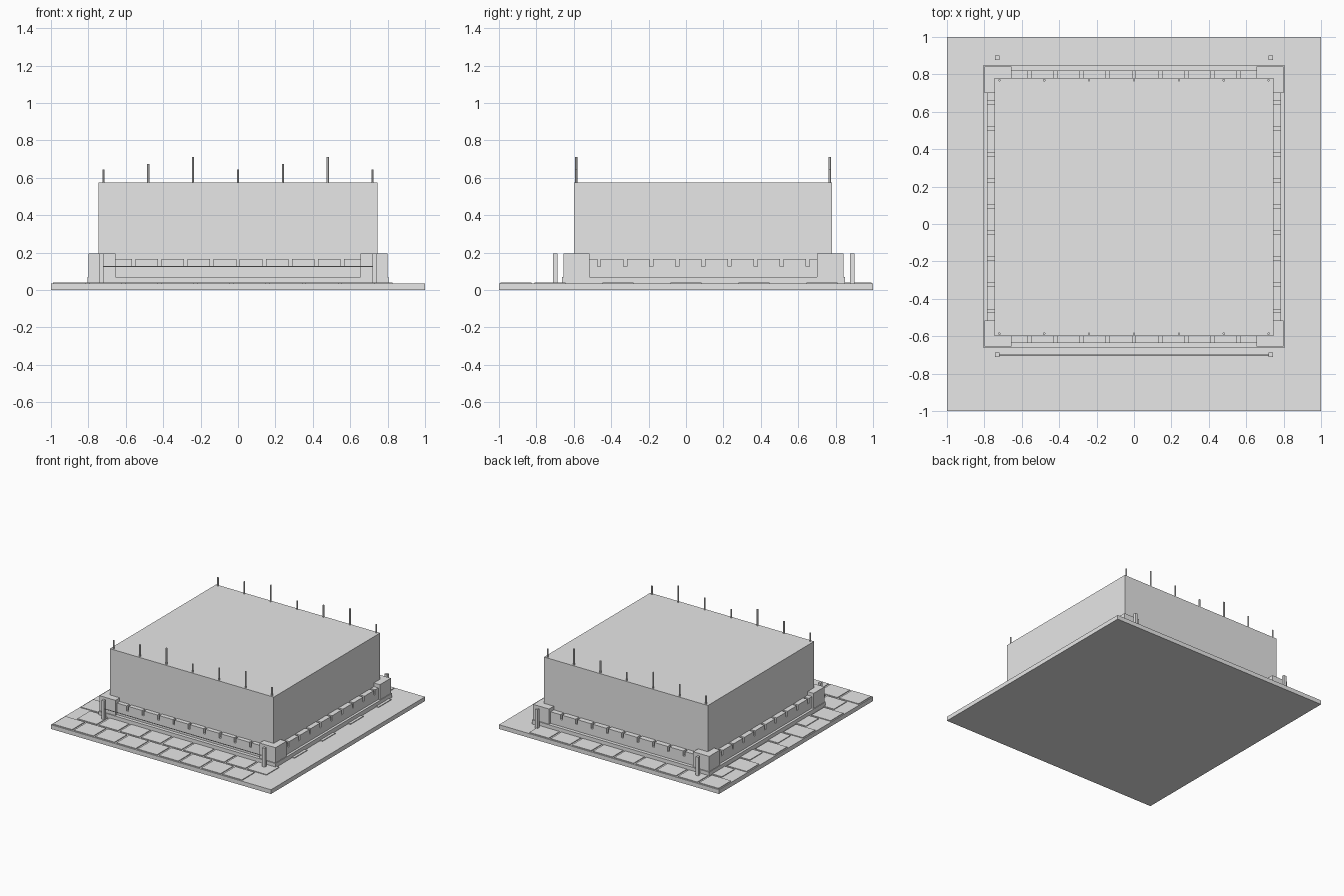
import bpy
import bmesh
from mathutils import Matrix, Vector

cube = bpy.data.objects.get("Cube")
if cube:
    bpy.data.objects.remove(cube, do_unlink=True)

grey = bpy.data.materials.new("plain_grey")
grey.use_nodes = True
GREY = (0.8, 0.8, 0.8, 1)
grey.diffuse_color = GREY
grey.node_tree.nodes["Principled BSDF"].inputs["Base Color"].default_value = GREY


def add_box(bm, x, y, z):
    """Box spanning three (low, high) ranges."""
    spans = (x, y, z)
    centre = Vector([(a + b) / 2 for a, b in spans])
    size = Vector([b - a for a, b in spans])
    bmesh.ops.create_cube(bm, size=1, matrix=Matrix.Translation(centre) @ Matrix.Diagonal(size).to_4x4())


def add_rod(bm, centre, radius, length, sides, turn=None):
    matrix = Matrix.Translation(centre) @ (turn or Matrix())
    bmesh.ops.create_cone(bm, cap_ends=True, segments=sides, radius1=radius,
                          radius2=radius, depth=length, matrix=matrix)


def finish(name, bm):
    mesh = bpy.data.meshes.new(name)
    bm.to_mesh(mesh)
    bm.free()
    mesh.materials.append(grey)
    obj = bpy.data.objects.new(name, mesh)
    bpy.context.collection.objects.link(obj)
    return obj


def box_object(name, x, y, z):
    bm = bmesh.new()
    add_box(bm, x, y, z)
    return finish(name, bm)


GROUND = 0.035
MID_Y = 0.093

# Ground slab, main block and low plinth
box_object("ground_slab", (-1, 1), (-1, 1), (0, GROUND))
box_object("main_block", (-0.745, 0.745), (-0.6, 0.78), (GROUND, 0.575))
box_object("plinth", (-0.805, 0.805), (-0.663, 0.85), (GROUND, 0.07))

# Staggered paving stones
bm = bmesh.new()
pitch_x, pitch_y, gap = 0.193, 2 / 11, 0.017
for row in range(11):
    y = -1 + row * pitch_y + gap / 2
    for col in range(9):
        x = -0.99 + (col + row % 2 / 2) * pitch_x
        add_box(bm, (x, x + pitch_x - gap), (y, y + pitch_y - gap), (GROUND - 0.005, 0.041))
finish("paving_stones", bm)

# Corner piers
bm = bmesh.new()
for x in ((-0.8, -0.655), (0.655, 0.8)):
    for y in ((-0.655, -0.515), (0.7, 0.842)):
        add_box(bm, x, y, (GROUND, 0.195))
finish("corner_piers", bm)

# Low wall around the block
box_object("low_wall", (-0.785, 0.785), (-0.635, 0.822), (GROUND, 0.125))

# Row of blocks along each wall, separated by narrow notches
bm = bmesh.new()
step, notch = 0.1395, 0.018
for i in range(-5, 5):
    low, high = i * step + notch / 2, (i + 1) * step - notch / 2
    span = (max(low, -0.66), min(high, 0.66))
    for y in ((-0.635, -0.595), (0.775, 0.822)):
        add_box(bm, span, y, (0.12, 0.165))
    span = (max(low, -0.61) + MID_Y, min(high, 0.61) + MID_Y)
    for x in ((-0.785, -0.74), (0.74, 0.785)):
        add_box(bm, x, span, (0.12, 0.165))
finish("wall_blocks", bm)

# Free-standing posts and the front rail
bm = bmesh.new()
for x in (-0.73, 0.73):
    for y in (-0.7, 0.888):
        add_box(bm, (x - 0.012, x + 0.012), (y - 0.012, y + 0.012), (GROUND, 0.195))
finish("posts", bm)
bm = bmesh.new()
add_rod(bm, (0, -0.7, 0.125), 0.003, 1.46, 6, Matrix.Rotation(1.5708, 4, 'Y'))
finish("front_rail", bm)

# Rooftop rods in three repeating heights
bm = bmesh.new()
for i in range(7):
    top = (0.645, 0.675, 0.71)[i % 3]
    for y in (-0.586, 0.768):
        add_rod(bm, ((i - 3) * 0.24, y, (0.57 + top) / 2), 0.0065, top - 0.57, 6)
finish("roof_rods", bm)
